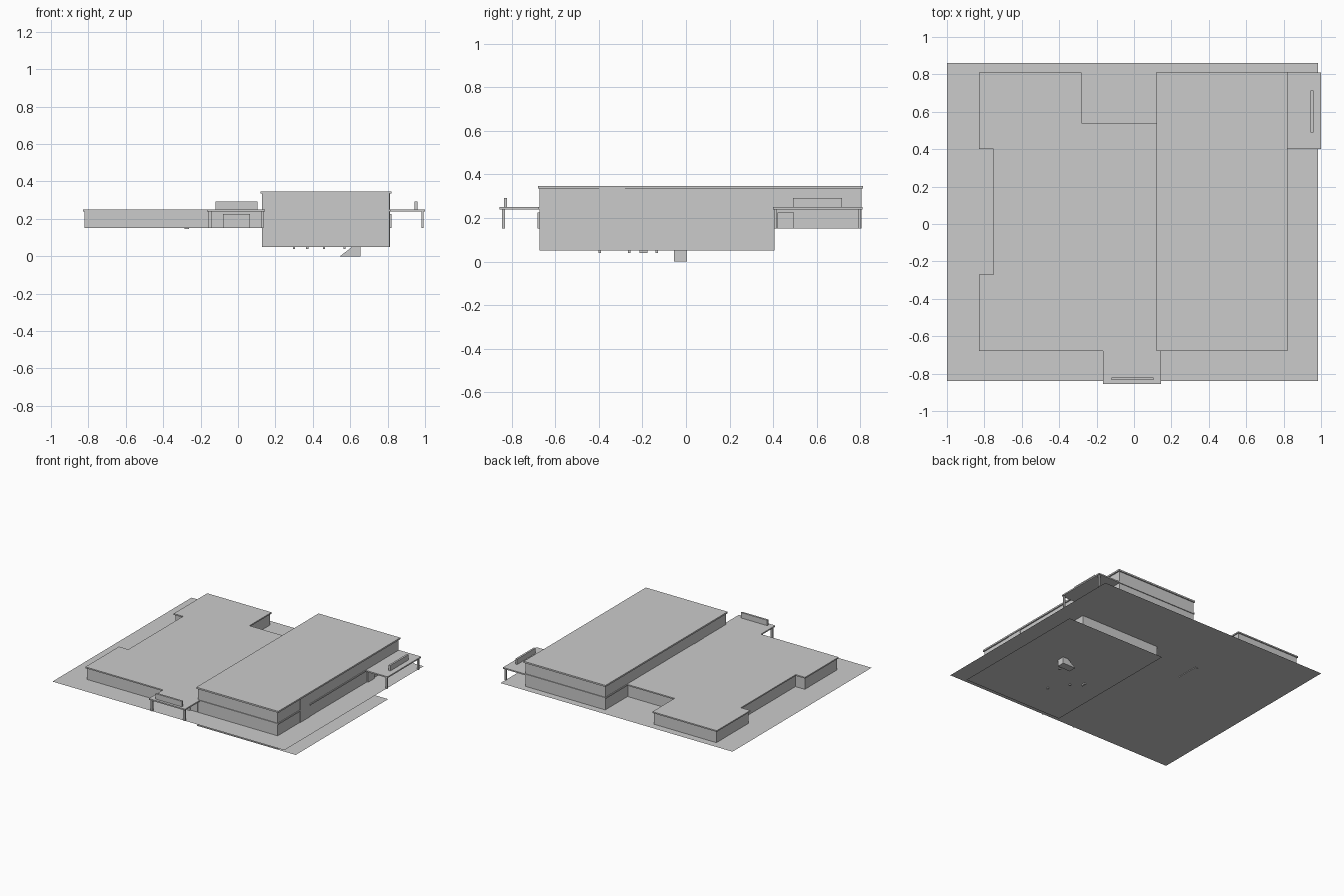
import bpy, bmesh


def prism(name, pts, z0, z1):
    """Extrude a plan outline from z0 to z1."""
    bm = bmesh.new()
    face = bm.faces.new([bm.verts.new((x, y, z0)) for x, y in pts])
    if z1 > z0:
        out = bmesh.ops.extrude_face_region(bm, geom=[face])
        verts = [g for g in out["geom"] if isinstance(g, bmesh.types.BMVert)]
        bmesh.ops.translate(bm, vec=(0, 0, z1 - z0), verts=verts)
        bmesh.ops.recalc_face_normals(bm, faces=bm.faces)
    me = bpy.data.meshes.new(name)
    bm.to_mesh(me)
    bm.free()
    ob = bpy.data.objects.new(name, me)
    bpy.context.collection.objects.link(ob)
    return ob


def box(name, x0, x1, y0, y1, z0, z1):
    return prism(name, [(x0, y0), (x1, y0), (x1, y1), (x0, y1)], z0, z1)


# ground plates: main level and basement level
G = 0.152
box("ground", -1, 0.985, -0.84, 0.86, G, G)
box("lower_ground", 0.12, 0.97, -0.68, 0.45, 0.05, 0.05)


def low_outline(i):
    """Plan of the single-storey wing, inset by i."""
    return [(-0.83 + i, -0.68 + i), (0.125, -0.68 + i), (0.125, 0.54 - i),
            (-0.28 - i, 0.54 - i), (-0.28 - i, 0.81 - i), (-0.83 + i, 0.81 - i),
            (-0.83 + i, 0.40 + i), (-0.75 + i, 0.40 + i),
            (-0.75 + i, -0.27 - i), (-0.83 + i, -0.27 - i)]


# single-storey wing
prism("low_walls", low_outline(0.008), G, 0.24)
prism("low_roof", low_outline(0), 0.24, 0.25)

# two-storey wing with basement
box("basement_walls", 0.128, 0.81, -0.672, 0.405, 0.05, G)
box("tall_walls", 0.128, 0.81, -0.672, 0.804, G, 0.335)
box("tall_roof", 0.12, 0.82, -0.68, 0.813, 0.335, 0.347)
box("stair_tower", 0.70, 0.814, -0.40, -0.28, 0.05, 0.335)
box("floor_band_front", 0.122, 0.816, -0.678, -0.40, 0.24, 0.25)
box("floor_band_back", 0.122, 0.816, -0.28, 0.81, 0.24, 0.25)

# front entrance canopy
box("front_canopy", -0.165, 0.145, -0.855, -0.67, 0.24, 0.25)
box("front_sign_panel", -0.12, 0.105, -0.835, -0.82, 0.25, 0.292)
for x in (-0.15, 0.13):
    box("front_canopy_post", x - 0.007, x + 0.007, -0.845, -0.83, G, 0.24)
box("front_door", -0.08, 0.065, -0.682, -0.67, G, 0.225)

# side entrance canopy
box("side_canopy", 0.80, 1.0, 0.40, 0.81, 0.24, 0.25)
box("side_sign_panel", 0.945, 0.96, 0.49, 0.715, 0.25, 0.292)
for y in (0.41, 0.795):
    box("side_canopy_post", 0.98, 0.993, y - 0.007, y + 0.007, G, 0.24)
box("side_door", 0.81, 0.82, 0.42, 0.495, G, 0.225)

# small fittings under the plates
for x, y, w in ((0.30, -0.195, 0.035), (0.37, -0.26, 0.012),
                (0.46, -0.395, 0.012), (0.57, -0.135, 0.012)):
    box("floor_stud", x - 0.006, x + 0.006, y - w / 2, y + w / 2, 0.04, 0.05)
box("ground_slot", -0.285, -0.262, 0.18, 0.36, 0.147, G)

# sloping chute below the basement
chute = prism("basement_chute", [(0.545, 0), (0.655, 0), (0.655, 0.05), (0.61, 0.05)], 0, 0.06)
for v in chute.data.vertices:
    x, z, y = v.co
    v.co = (x, y - 0.055, z)
chute.data.flip_normals()
